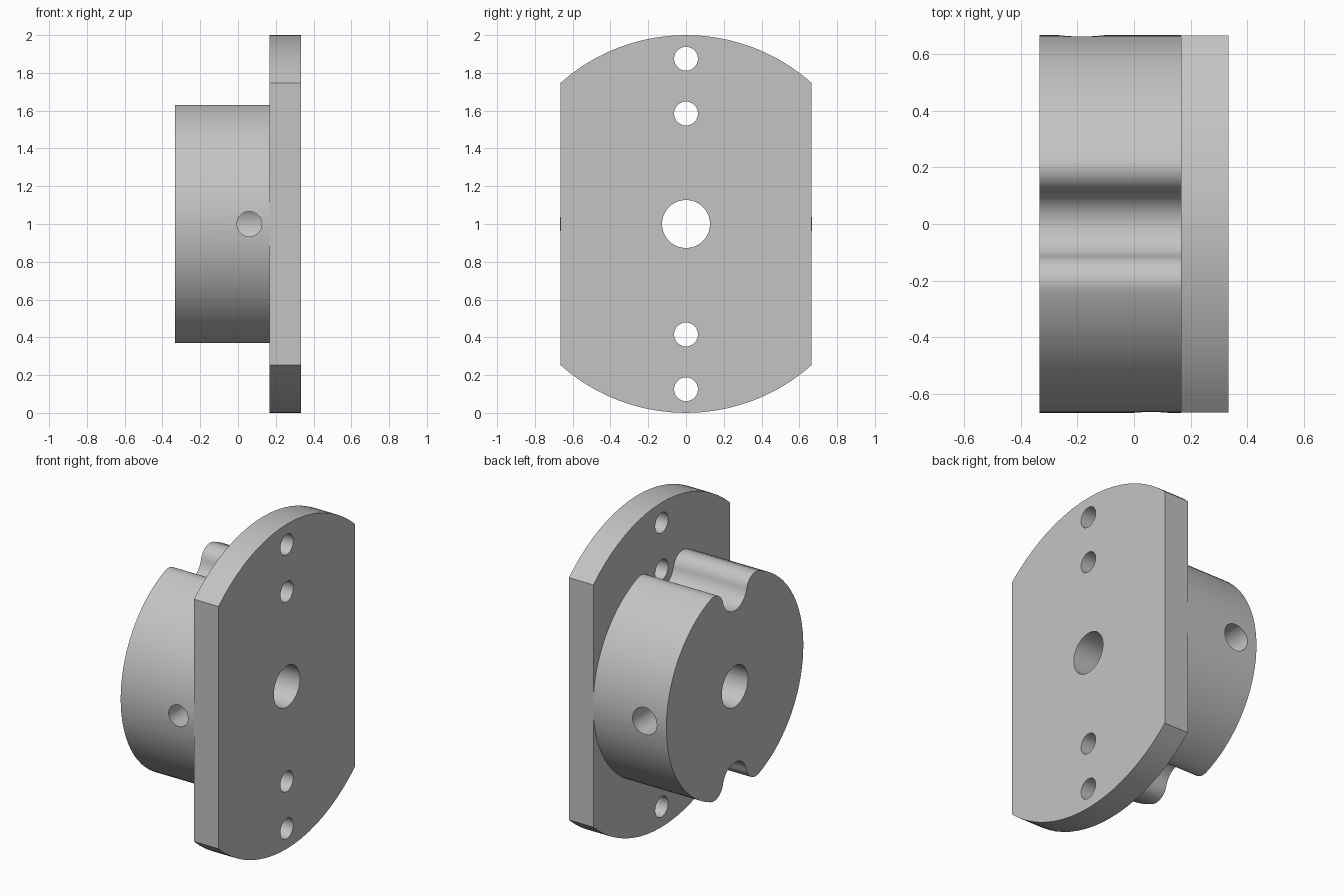
import bpy
import bmesh
from math import atan2, cos, hypot, pi, radians, sin
from mathutils import Matrix, Vector

if "Cube" in bpy.data.objects:
    bpy.data.objects.remove(bpy.data.objects["Cube"])

steel = bpy.data.materials.new("plain_grey")
steel.use_nodes = True
GREY = (0.55, 0.55, 0.55, 1)
steel.diffuse_color = GREY
steel.node_tree.nodes["Principled BSDF"].inputs["Base Color"].default_value = GREY

X_BACK, X_JOINT, X_FACE = -0.333, 0.166, 0.333
MID = 1.0


def arc(cy, cz, r, start, end, steps):
    """Points (y, z) along an arc, relative to the bore axis."""
    angles = [start + (end - start) * i / steps for i in range(steps + 1)]
    return [(cy + r * cos(a), cz + r * sin(a)) for a in angles]


def link(name, bm):
    bmesh.ops.recalc_face_normals(bm, faces=bm.faces)
    mesh = bpy.data.meshes.new(name)
    bm.to_mesh(mesh)
    bm.free()
    mesh.materials.append(steel)
    obj = bpy.data.objects.new(name, mesh)
    bpy.context.collection.objects.link(obj)
    return obj


def extrude_profile(name, points, x0, x1):
    bm = bmesh.new()
    face = bm.faces.new([bm.verts.new((x0, y, MID + z)) for y, z in points])
    new = bmesh.ops.extrude_face_region(bm, geom=[face])["geom"]
    verts = [g for g in new if isinstance(g, bmesh.types.BMVert)]
    bmesh.ops.translate(bm, verts=verts, vec=(x1 - x0, 0, 0))
    bmesh.ops.remove_doubles(bm, verts=bm.verts, dist=1e-5)
    return link(name, bm)


def drill(name, start, end, r):
    start, end = Vector(start), Vector(end)
    axis = end - start
    turn = axis.to_track_quat("Z", "Y").to_matrix().to_4x4()
    bm = bmesh.new()
    bmesh.ops.create_cone(bm, cap_ends=True, segments=40, radius1=r, radius2=r,
                          depth=axis.length,
                          matrix=Matrix.Translation((start + end) / 2) @ turn)
    cutter = link(name, bm)
    cutter.hide_render = True
    return cutter


def cut(obj, cutters):
    bpy.ops.object.select_all(action="DESELECT")
    obj.select_set(True)
    bpy.context.view_layer.objects.active = obj
    for cutter in cutters:
        mod = obj.modifiers.new("hole", "BOOLEAN")
        mod.operation, mod.solver, mod.object = "DIFFERENCE", "EXACT", cutter
        bpy.ops.object.modifier_apply(modifier=mod.name)
    bpy.ops.object.shade_smooth_by_angle(angle=radians(30))


# Flange plate: a disc with two flat sides
half_width = 0.665
corner = atan2((1 - half_width ** 2) ** 0.5, half_width)
top = arc(0, 0, 1, corner, pi - corner, 20)
flange = extrude_profile("flange_plate", top + [(-y, -z) for y, z in top],
                         X_JOINT, X_FACE)

# Hub: a round boss with a rounded-lip groove at top and bottom
R, lip, lip_y, lip_z, groove_z = 0.667, 0.09, 0.203, 0.54, 0.585
groove_r = hypot(lip_y, groove_z - lip_z) - lip
lip_a = atan2(lip_z, lip_y)
dip = atan2(groove_z - lip_z, lip_y)
side = arc(0, 0, R, -lip_a, lip_a, 36)
right_lip = arc(lip_y, lip_z, lip, lip_a, pi - dip, 12)[1:]
groove = arc(0, groove_z, groove_r, -dip, dip - pi, 20)[1:]
left_lip = [(-y, z) for y, z in reversed(right_lip)][1:]
half = side + right_lip + groove + left_lip
hub = extrude_profile("hub", half + [(-y, -z) for y, z in half], X_BACK, X_JOINT)

# Bore, bolt holes and the two offset set-screw holes
bore = drill("bore_cutter", (-1, 0, MID), (1, 0, MID), 0.127)
bolts = [drill("bolt_cutter", (0, 0, MID + z), (1, 0, MID + z), 0.063)
         for z in (0.875, 0.585, -0.585, -0.875)]
screws = [drill("front_screw_cutter", (0.06, -1, MID), (0.06, 0, MID), 0.066),
          drill("back_screw_cutter", (-0.185, 1, MID), (-0.185, 0, MID), 0.083)]

cut(flange, [bore] + bolts)
cut(hub, [bore] + screws)
for cutter in [bore] + bolts + screws:
    bpy.data.objects.remove(cutter)
